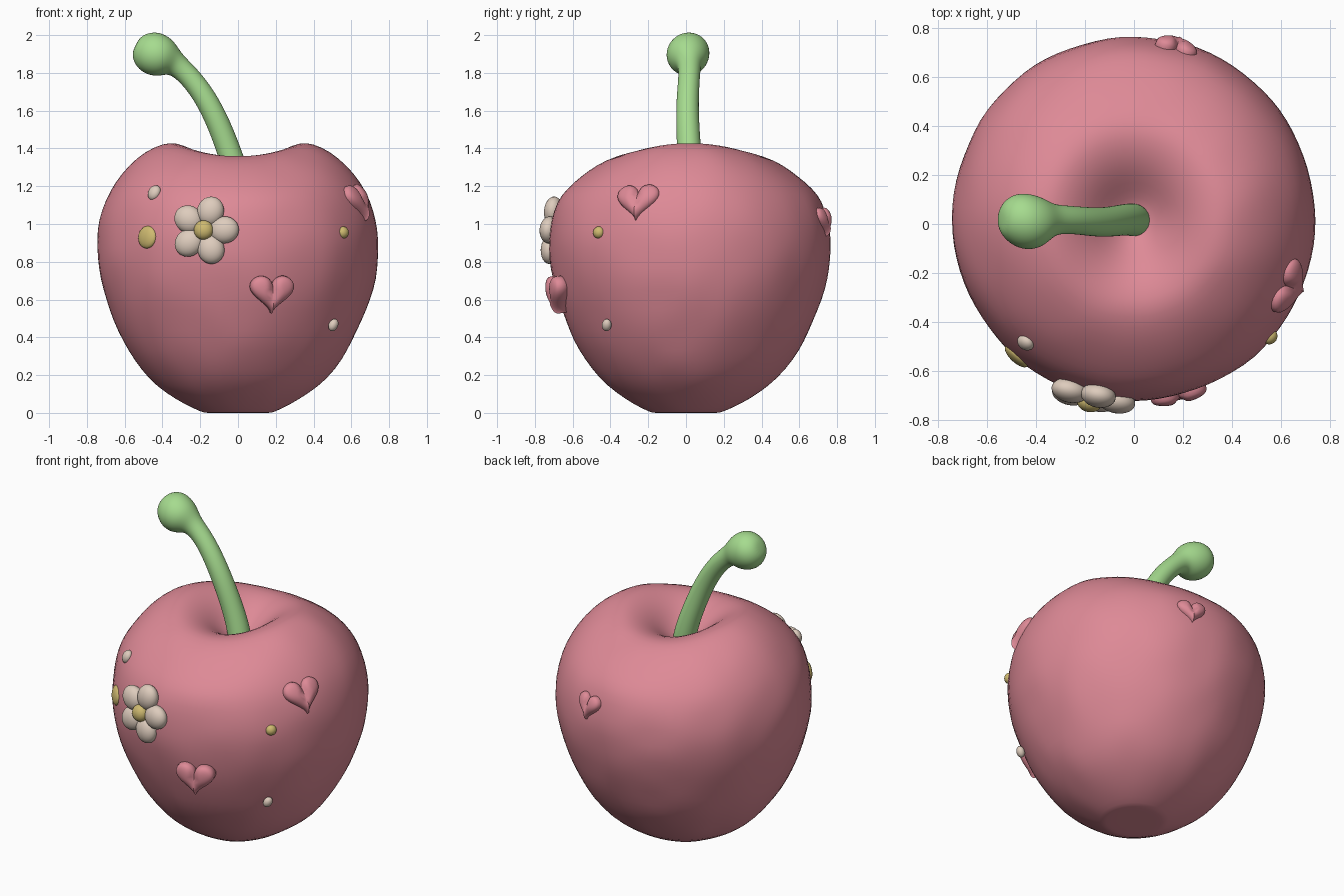
import bpy, bmesh, math
from mathutils import Vector, Matrix, noise

cube = bpy.data.objects.get("Cube")
if cube:
    bpy.data.objects.remove(cube)


def material(name, srgb):
    col = [((c + 0.055) / 1.055) ** 2.4 for c in srgb] + [1]
    m = bpy.data.materials.new(name)
    m.use_nodes = True
    m.diffuse_color = col
    m.node_tree.nodes["Principled BSDF"].inputs["Base Color"].default_value = col
    return m


PINK = material("cherry pink", (0.87, 0.54, 0.59))
GREEN = material("stem green", (0.65, 0.86, 0.56))
CREAM = material("cream", (0.87, 0.80, 0.74))
YELLOW = material("soft yellow", (0.81, 0.73, 0.44))


def finish(name, bm, mat, levels=0):
    bmesh.ops.recalc_face_normals(bm, faces=bm.faces)
    for f in bm.faces:
        f.smooth = True
    me = bpy.data.meshes.new(name)
    bm.to_mesh(me)
    bm.free()
    me.materials.append(mat)
    ob = bpy.data.objects.new(name, me)
    bpy.context.collection.objects.link(ob)
    if levels:
        mod = ob.modifiers.new("smooth", 'SUBSURF')
        mod.levels = mod.render_levels = levels
    return ob


def skin(bm, rings):
    """Bridge equal rings of points and cap both ends."""
    loops = [[bm.verts.new(p) for p in ring] for ring in rings]
    n = len(loops[0])
    for a, b in zip(loops, loops[1:]):
        for i in range(n):
            j = (i + 1) % n
            bm.faces.new((a[i], a[j], b[j], b[i]))
    bm.faces.new(loops[0])
    bm.faces.new(loops[-1])


def facing(pos, normal, spin=0):
    """Frame at pos: local z points outward, local y points up."""
    z = Vector(normal).normalized()
    x = Vector((0, 0, 1)).cross(z).normalized()
    rot = Matrix((x, z.cross(x), z)).transposed().to_4x4()
    return Matrix.Translation(pos) @ rot @ Matrix.Rotation(spin, 4, 'Z')


def pebble(name, frame, size, mat):
    bm = bmesh.new()
    bmesh.ops.create_uvsphere(bm, u_segments=24, v_segments=14, radius=1)
    bmesh.ops.transform(bm, matrix=frame @ Matrix.Diagonal((*size, 1)), verts=bm.verts)
    return finish(name, bm, mat)


# Cherry body: lumpy lathe with a saddle-shaped dip on top
profile = [(0.10, 0), (0.17, 0), (0.19, 0.003), (0.28, 0.045), (0.38, 0.105),
           (0.47, 0.18), (0.55, 0.28), (0.61, 0.38), (0.66, 0.49), (0.70, 0.60),
           (0.73, 0.71), (0.747, 0.82), (0.748, 0.92), (0.735, 1.02), (0.70, 1.13),
           (0.65, 1.22), (0.58, 1.31), (0.49, 1.385), (0.40, 1.427), (0.33, 1.432),
           (0.25, 1.40), (0.18, 1.345), (0.12, 1.28), (0.06, 1.23), (0.02, 1.22)]
SEG = 44
rings = []
for k, (r, z) in enumerate(profile):
    ring = []
    for i in range(SEG):
        a = math.tau * i / SEG
        x, y = r * math.cos(a), r * math.sin(a)
        p = Vector((x, y, z))
        lump = 0
        if 2 < k < 19:
            lump = 0.011 * noise.noise(p * 9) + 0.008 * noise.noise(p * 4)
        s = 1 + lump / max(r, 0.1)
        top = max(0, min(1, (z - 1.1) / 0.25)) * min(1, r / 0.3)
        drop = 0.07 * top * math.sin(a) ** 2
        # the back bulges a little more than the front
        ring.append((x * s, y * s + 0.02 * min(1, z * 3), z - drop))
    rings.append(ring)
bm = bmesh.new()
skin(bm, rings)
finish("cherry_body", bm, PINK, 1)

# Stem: swept tube ending in a round knob; x, z, radius
path = [(0.015, 1.15, 0.07), (-0.01, 1.27, 0.068), (-0.045, 1.38, 0.065),
        (-0.09, 1.50, 0.063), (-0.14, 1.61, 0.061), (-0.20, 1.71, 0.059),
        (-0.265, 1.79, 0.058), (-0.325, 1.842, 0.062), (-0.355, 1.86, 0.083),
        (-0.39, 1.878, 0.108), (-0.44, 1.90, 0.119), (-0.49, 1.922, 0.108),
        (-0.53, 1.942, 0.07), (-0.542, 1.948, 0.03)]
rings = []
for k, (x, z, r) in enumerate(path):
    a, b = path[max(k - 1, 0)], path[min(k + 1, len(path) - 1)]
    t = Vector((b[0] - a[0], 0, b[1] - a[1])).normalized()
    side = Vector((0, 1, 0))
    up = t.cross(side)
    c = Vector((x, 0.013 + 0.006 * math.sin(k * 1.2), z))
    rings.append([c + r * (math.cos(q) * side + math.sin(q) * up)
                  for q in (math.tau * i / 16 for i in range(16))])
bm = bmesh.new()
skin(bm, rings)
finish("stem", bm, GREEN, 2)


# Puffy hearts
def heart(name, frame, width, height, depth):
    bm = bmesh.new()
    n, steps = 48, 9
    rings = []
    for s in range(steps):
        t = math.cos(s / steps * math.pi / 2)
        h = math.sin(s / steps * math.pi / 2) ** 0.8
        ring = []
        for i in range(n):
            q = math.tau * (i + 0.5) / n
            x = math.sin(q) ** 3 * t / 2
            y = (13 * math.cos(q) - 5 * math.cos(2 * q) - 2 * math.cos(3 * q)
                 - math.cos(4 * q) + 2.5) / 29 * t
            groove = 0.45 * math.exp(-(x / 0.09) ** 2) * max(0, min(1, (y + 0.25) * 3))
            ring.append(frame @ Vector((x * width, y * height, depth * h * (1 - groove))))
        rings.append(ring)
    # skirt sinks into the body
    inward = frame.to_3x3() @ Vector((0, 0, -0.04))
    rings.insert(0, [p + inward for p in rings[0]])
    skin(bm, rings)
    finish(name, bm, PINK)


heart("front_heart", facing((0.18, -0.685, 0.625), (0.22, -0.95, -0.15)), 0.235, 0.20, 0.048)
heart("left_heart", facing((0.635, -0.255, 1.11), (0.85, -0.34, 0.42), 0.05), 0.235, 0.205, 0.05)
heart("back_heart", facing((0.175, 0.725, 1.01), (0.3, 0.92, 0.2)), 0.175, 0.155, 0.042)

# Flower with five petals
flower = facing((-0.175, -0.695, 0.965), (-0.2, -0.97, 0.08))
for i in range(5):
    a = math.tau * i / 5 + 0.03
    pebble(f"petal_{i + 1}", flower @ Matrix.Rotation(a, 4, 'Z')
           @ Matrix.Translation((0.106, 0, 0.008)), (0.079, 0.072, 0.05), CREAM)
pebble("flower_centre", flower @ Matrix.Translation((0, 0, 0.035)), (0.052, 0.052, 0.04), YELLOW)

# Scattered dots
pebble("cream_dot_right", facing((-0.443, -0.485, 1.165), (-0.6, -0.7, 0.35), -0.3),
       (0.036, 0.042, 0.028), CREAM)
pebble("yellow_dot_right", facing((-0.48, -0.54, 0.93), (-0.68, -0.73, 0.1), -0.2),
       (0.062, 0.06, 0.026), YELLOW)
pebble("yellow_dot_left", facing((0.557, -0.462, 0.955), (0.75, -0.65, 0.1)),
       (0.032, 0.032, 0.028), YELLOW)
pebble("cream_dot_left", facing((0.505, -0.42, 0.465), (0.75, -0.6, -0.3), -0.4),
       (0.026, 0.034, 0.024), CREAM)
